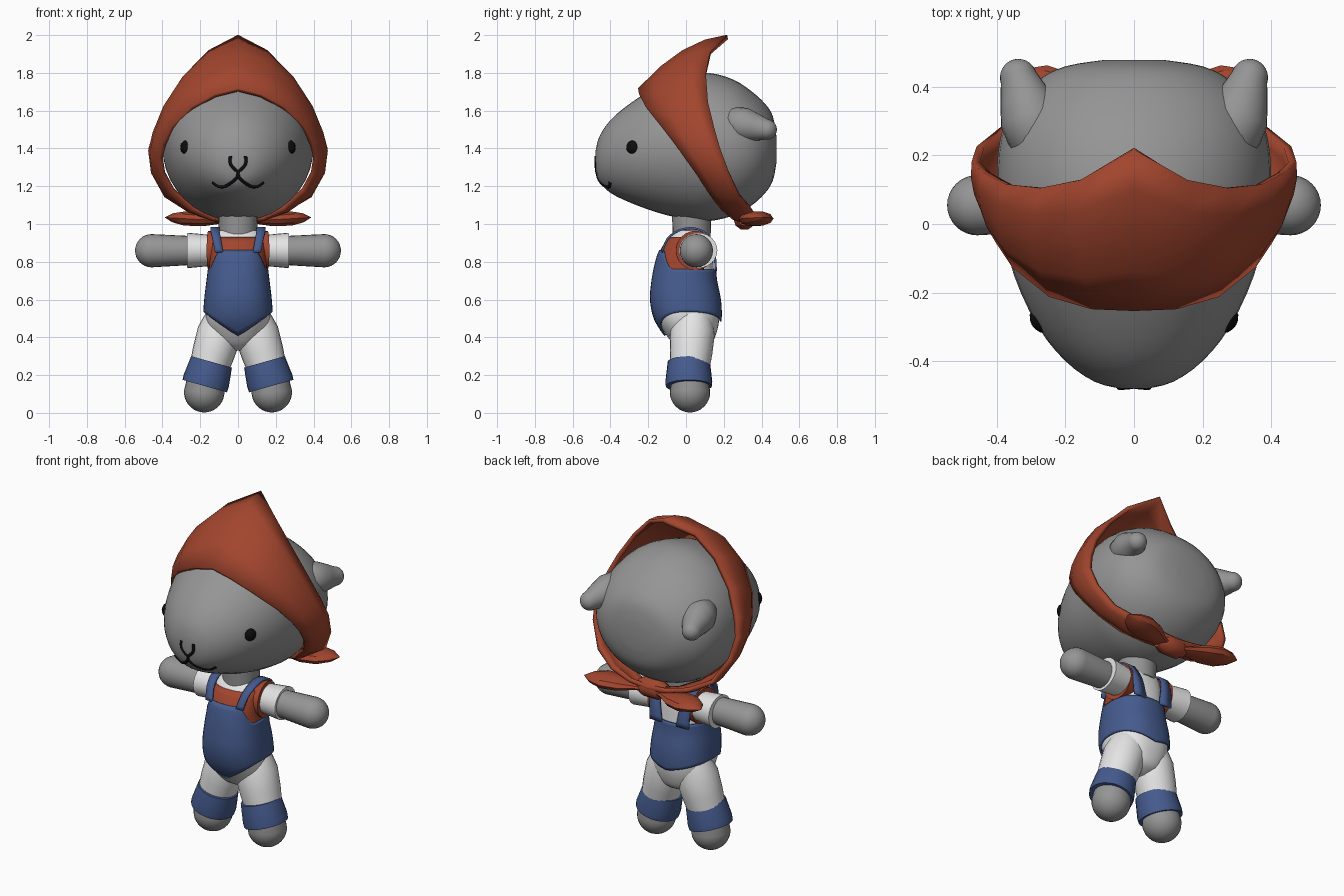
import bpy, bmesh, math
from mathutils import Vector
from mathutils.bvhtree import BVHTree

cube = bpy.data.objects.get("Cube")
if cube:
    bpy.data.objects.remove(cube)


def material(name, color):
    m = bpy.data.materials.new(name)
    m.use_nodes = True
    m.diffuse_color = (*color, 1)
    m.node_tree.nodes["Principled BSDF"].inputs["Base Color"].default_value = (*color, 1)
    return m


GREY = material("grey fur", (.3, .3, .3))
RED = material("red cloth", (.36, .06, .027))
BLUE = material("blue cloth", (.06, .105, .27))
WHITE = material("white cloth", (.78, .78, .78))
BLACK = material("black thread", (.004, .004, .004))


def finish(obj, mat, angle=50):
    obj.data.materials.append(mat)
    bpy.ops.object.select_all(action="DESELECT")
    bpy.context.view_layer.objects.active = obj
    obj.select_set(True)
    bpy.ops.object.shade_smooth_by_angle(angle=math.radians(angle))
    return obj


def loft(name, rings, mat, closed=True, caps=True, thick=0, angle=50):
    """Skin a list of equal-length point rings."""
    bm = bmesh.new()
    rows = [[bm.verts.new(p) for p in ring] for ring in rings]
    n = len(rows[0])
    for a, b in zip(rows, rows[1:]):
        for i in range(n if closed else n - 1):
            j = (i + 1) % n
            bm.faces.new((a[i], a[j], b[j], b[i]))
    if closed and caps:
        bm.faces.new(rows[0])
        bm.faces.new(rows[-1])
    bmesh.ops.remove_doubles(bm, verts=bm.verts, dist=.0002)
    bmesh.ops.recalc_face_normals(bm, faces=bm.faces)
    mesh = bpy.data.meshes.new(name)
    bm.to_mesh(mesh)
    bm.free()
    obj = bpy.data.objects.new(name, mesh)
    bpy.context.collection.objects.link(obj)
    finish(obj, mat, angle)
    if thick:
        mod = obj.modifiers.new("thickness", "SOLIDIFY")
        mod.thickness = thick
        mod.offset = 0
    return obj


def revolve(name, p0, p1, profile, mat, flat=1, n=24, angle=50):
    """Turn (fraction along axis, radius) pairs around the line p0-p1."""
    p0, p1 = Vector(p0), Vector(p1)
    axis = (p1 - p0).normalized()
    ref = Vector((0, 1, 0)) if abs(axis.z) > .9 else Vector((0, 0, 1))
    u = axis.cross(ref).normalized()
    v = u.cross(axis)
    turn = [2 * math.pi * i / n for i in range(n)]
    rings = [[p0.lerp(p1, t) + u * r * math.cos(a) + v * r * flat * math.sin(a)
              for a in turn] for t, r in profile]
    return loft(name, rings, mat, angle=angle)


def rounded(p0, p1, r0, r1):
    """Profile of a limb whose far end is a half ball reaching p1."""
    length = (Vector(p1) - Vector(p0)).length
    cap = 1 - r1 / length
    arc = [i * math.pi / 16 for i in range(9)]
    return [(0, r0)] + [(cap + (1 - cap) * math.sin(a), max(r1 * math.cos(a), .0001)) for a in arc]


def spline(rows, k):
    """Evenly refine rows of numbers with a smooth curve."""
    out = []
    for i in range(len(rows) - 1):
        q = [rows[max(i - 1, 0)], rows[i], rows[i + 1], rows[min(i + 2, len(rows) - 1)]]
        for s in range(k):
            t = s / k
            out.append([.5 * (2 * b + (c - a) * t + (2 * a - 5 * b + 4 * c - d) * t * t
                              + (3 * b - a - 3 * c + d) * t ** 3) for a, b, c, d in zip(*q)])
    return out + [list(rows[-1])]


# Head: rows of depth, half width, bottom, top
head_rows = [(-.48, .04, 1.3, 1.38), (-.46, .115, 1.225, 1.46), (-.4, .2, 1.165, 1.55),
             (-.3, .28, 1.115, 1.635), (-.15, .35, 1.06, 1.73), (0, .385, 1.025, 1.785),
             (.12, .4, 1.015, 1.8), (.25, .39, 1.045, 1.765), (.35, .35, 1.1, 1.7),
             (.42, .28, 1.165, 1.635), (.46, .2, 1.23, 1.57), (.478, .09, 1.32, 1.47)]
STEPS = [2 * math.pi * i / 40 for i in range(40)]
head = loft("head", [[(w * math.sin(a), y, (lo + hi) / 2 + (hi - lo) / 2 * math.cos(a))
                      for a in STEPS] for y, w, lo, hi in spline(head_rows, 3)], GREY)

# Stitched nose and mouth, laid on the head surface
bm = bmesh.new()
bm.from_mesh(head.data)
surface = BVHTree.FromBMesh(bm)
bm.free()


def stitch(name, pts):
    cu = bpy.data.curves.new(name, "CURVE")
    cu.dimensions = "3D"
    cu.bevel_depth = .01
    cu.bevel_resolution = 2
    cu.use_fill_caps = True
    pts = spline(pts, 4)
    sp = cu.splines.new("POLY")
    sp.points.add(len(pts) - 1)
    for p, (x, z) in zip(sp.points, pts):
        hit = surface.ray_cast(Vector((x, -2, z)), Vector((0, 1, 0)))[0]
        p.co = (x, hit.y + .005, z, 1)
    cu.materials.append(BLACK)
    bpy.context.collection.objects.link(bpy.data.objects.new(name, cu))


# Torso: rows of height, half width, front, back
torso_rows = spline([(.33, .03, -.01, .07), (.36, .1, -.06, .13), (.42, .145, -.11, .16),
                     (.5, .169, -.158, .176), (.6, .166, -.178, .172), (.7, .154, -.17, .152),
                     (.78, .145, -.155, .146), (.855, .142, -.132, .14), (.93, .132, -.085, .12),
                     (.965, .11, -.05, .1)], 4)


def torso_point(z, a, grow=0):
    """Point on the torso; angle 0 is the front, pi the back."""
    k = next((i for i in range(len(torso_rows) - 2) if torso_rows[i + 1][0] >= z), len(torso_rows) - 2)
    lo, hi = torso_rows[k], torso_rows[k + 1]
    t = (z - lo[0]) / (hi[0] - lo[0])
    _, w, f, b = [p + (q - p) * t for p, q in zip(lo, hi)]
    sx, cy = math.sin(a), -math.cos(a)
    bend = lambda c: math.copysign(abs(c) ** .85, c)
    return ((w + grow) * bend(sx), (f + b) / 2 + ((b - f) / 2 + grow) * bend(cy), z)


loft("torso", [[torso_point(r[0], a) for a in STEPS] for r in torso_rows], WHITE)


def hem(a):
    x = abs(math.sin(a))
    return .41 + .125 * x if math.cos(a) > 0 else .485 + .05 * x


def bib(a):
    a = abs((a + math.pi) % (2 * math.pi) - math.pi)
    return .86 - .1 * min(max((a - .65) / .5, 0), 1)


loft("overalls", [[torso_point(hem(a) + (bib(a) - hem(a)) * i / 16, a, .008) for a in STEPS]
                  for i in range(17)], BLUE, caps=False, thick=.01)
loft("vest", [[torso_point(.7 + .23 * i / 8, a * .7 * math.pi / 14, .004) for a in range(-14, 15)]
              for i in range(9)], RED, closed=False, thick=.006)
revolve("neck", (0, .03, .92), (0, .03, 1.08), [(0, .1), (1, .105)], GREY)

# Hood: front and back rims, skinned through a bulging middle row
front_rim = [(0, -.245, 1.71), (.12, -.24, 1.68), (.24, -.205, 1.615), (.345, -.12, 1.51),
             (.392, -.05, 1.42), (.408, 0, 1.35), (.395, .06, 1.27), (.345, .12, 1.18),
             (.24, .19, 1.085), (.13, .25, 1.035), (0, .29, 1.02)]
back_rim = [(0, .22, 1.99), (.15, .13, 1.91), (.265, .105, 1.79), (.365, .115, 1.64),
            (.43, .15, 1.5), (.462, .18, 1.4), (.448, .225, 1.28), (.375, .285, 1.15),
            (.25, .34, 1.09), (.12, .36, 1.06), (0, .36, 1.05)]


def both_sides(half):
    return [Vector(p) for p in half] + [Vector((-x, y, z)) for x, y, z in half[-2:0:-1]]


hood_rows = []
for t in (0, .25, .5, .75, 1):
    row = []
    for p, q in zip(both_sides(front_rim), both_sides(back_rim)):
        out = Vector((p.x, 0, p.z - 1.36)).normalized()
        row.append(p.lerp(q, t) + out * .2 * t * (1 - t) * (.4 + .8 * max(out.z, 0)))
    hood_rows.append(row)
loft("hood", hood_rows, RED, caps=False, thick=.024, angle=40)
revolve("hood_knot", (-.09, .31, 1.025), (.09, .31, 1.025),
        [(0, .035), (.25, .058), (.75, .058), (1, .035)], RED, n=10)

for s, side in ((1, "left"), (-1, "right")):
    def part(name, p0, p1, profile, mat, **kw):
        p0, p1 = ((s * p[0], *p[1:]) for p in (p0, p1))
        return revolve(f"{side}_{name}", p0, p1, profile, mat, **kw)

    # Head details
    a, b = (.265, .2, 1.545), (.353, .478, 1.49)
    part("ear", a, b, [(0, .04), (.15, .085), (.4, .092), (.6, .075)]
         + rounded(a, b, .1, .054)[1:], GREY)
    part("eye", (.255, -.27, 1.405), (.298, -.295, 1.405),
         [(0, .001), (.15, .027), (.5, .039), (.8, .03), (.95, .014), (1, .001)], BLACK)
    part("bow", (.02, .31, 1.015), (.385, .41, 1.035),
         [(0, .035), (.2, .04), (.45, .08), (.7, .086), (.88, .055), (1, .004)], RED,
         flat=.46, n=10, angle=35)
    stitch(f"{side}_nose_stitch", [(s * .04, 1.36), (s * .038, 1.315), (0, 1.275)])
    stitch(f"{side}_mouth", [(0, 1.275), (s * .008, 1.245), (s * .06, 1.205), (s * .1, 1.2),
                             (s * .135, 1.222)])

    # Arms
    a, b = (.2, .055, .86), (.545, .055, .858)
    part("arm", a, b, rounded(a, b, .074, .088), GREY)
    part("sleeve", (.1, .06, .86), (.268, .064, .86),
         [(0, .085), (.3, .09), (1, .102), (1, .075)], WHITE, flat=.92, angle=35)
    part("armhole", (.1, .045, .86), (.157, .05, .86), [(0, .1), (1, .104), (1, .08)], RED, angle=35)

    # Legs
    part("leg", (.075, .04, .5), (.165, .018, .2), [(0, .1), (.25, .118), (.6, .113), (1, .1)], WHITE)
    part("cuff", (.14, .015, .27), (.176, .015, .142),
         [(0, .1), (0, .112), (.2, .115), (.8, .124), (1, .122), (1, .1)], BLUE, angle=35)
    a, b = (.165, .02, .24), (.19, .022, .003)
    part("foot", a, b, rounded(a, b, .09, .107), GREY)

    # Shoulder strap, widening towards the back
    path = spline([(.1, -.128, .85, .022), (.113, -.098, .92, .022), (.122, -.04, .965, .024),
                   (.122, .04, .977, .024), (.118, .11, .945, .027), (.1, .148, .86, .033),
                   (.088, .158, .75, .04)], 3)
    loft(f"{side}_strap", [[(s * (x + d), y, z) for d in (-w, w)] for x, y, z, w in path],
         BLUE, closed=False, thick=.012)
